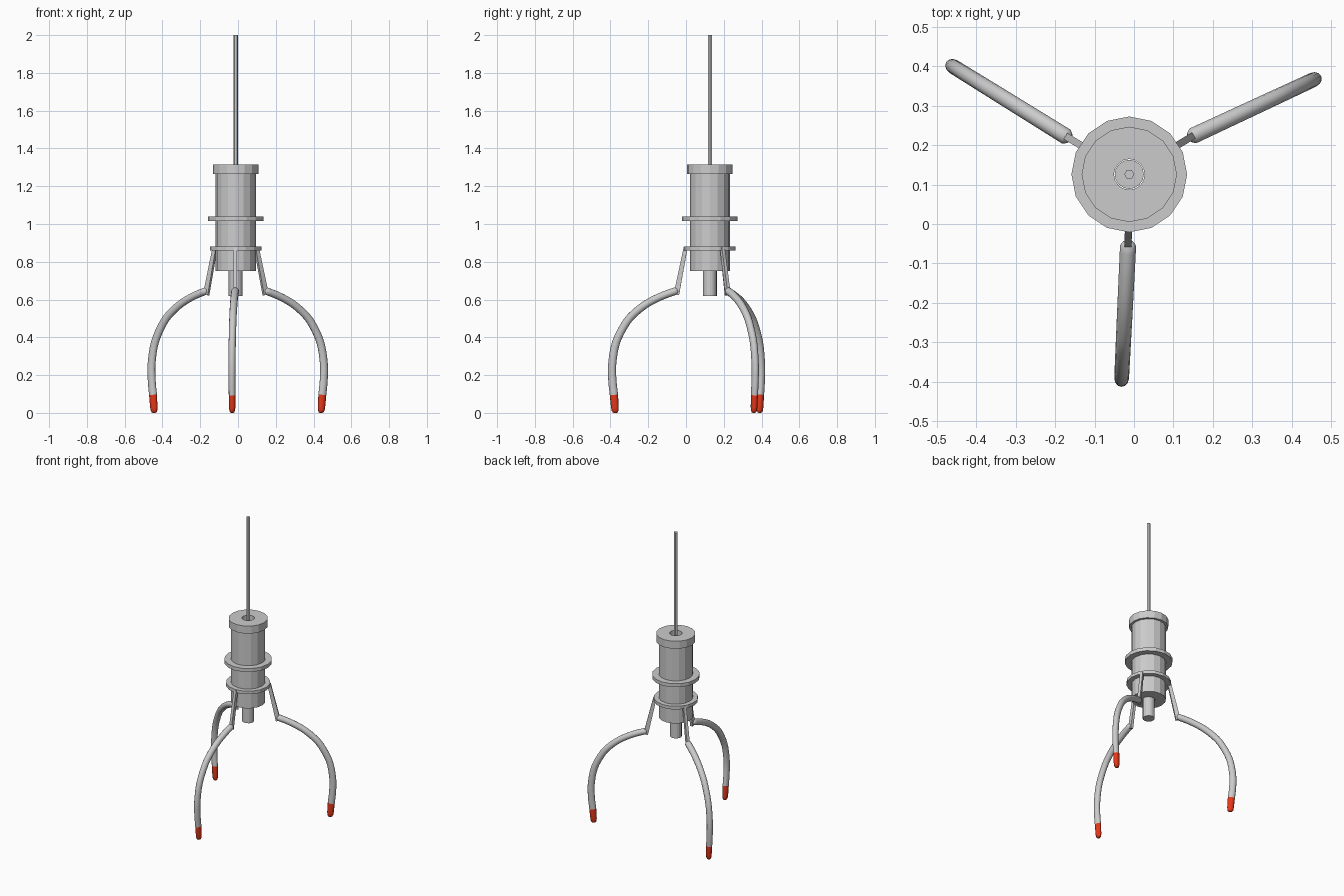
import bpy, bmesh, math
from mathutils import Vector

if "Cube" in bpy.data.objects:
    bpy.data.objects.remove(bpy.data.objects["Cube"])

CENTER = Vector((-0.012, 0.126, 0))


def finish(name, bm, smooth=False, mat=None):
    bmesh.ops.recalc_face_normals(bm, faces=bm.faces)
    mesh = bpy.data.meshes.new(name)
    bm.to_mesh(mesh)
    bm.free()
    ob = bpy.data.objects.new(name, mesh)
    bpy.context.collection.objects.link(ob)
    if mat:
        mesh.materials.append(mat)
    if smooth:
        bpy.ops.object.select_all(action='DESELECT')
        ob.select_set(True)
        bpy.context.view_layer.objects.active = ob
        bpy.ops.object.shade_smooth_by_angle(angle=math.radians(40))
    return ob


def loft(bm, rings, closed=False):
    """Bridge rings of points; cap both ends unless the rings form a closed loop."""
    vs = [[bm.verts.new(p) for p in r] for r in rings]
    n = len(vs[0])
    pairs = list(zip(vs, vs[1:])) + ([(vs[-1], vs[0])] if closed else [])
    for a, b in pairs:
        for i in range(n):
            j = (i + 1) % n
            bm.faces.new((a[i], a[j], b[j], b[i]))
    if not closed:
        bm.faces.new(vs[0])
        bm.faces.new(vs[-1])


def turned(name, profile, sides, closed=False):
    """Lathe (radius, z) points around the centre axis."""
    rings = [[CENTER + Vector((r * math.cos(a), r * math.sin(a), z))
              for a in (2 * math.pi * i / sides for i in range(sides))] for r, z in profile]
    bm = bmesh.new()
    loft(bm, rings, closed)
    return finish(name, bm)


def catmull(pts, steps=4):
    out = []
    p = [2 * pts[0] - pts[1]] + pts + [2 * pts[-1] - pts[-2]]
    for i in range(1, len(p) - 2):
        a, b, c, d = p[i - 1:i + 3]
        for k in range(steps):
            t = k / steps
            out.append(0.5 * (2 * b + (c - a) * t + (2 * a - 5 * b + 4 * c - d) * t * t
                              + (3 * b - a - 3 * c + d) * t ** 3))
    return out + [pts[-1]]


# Central housing, rings and shaft
turned("housing", [(0.106, 0.751), (0.106, 1.265), (0.039, 1.265), (0.039, 0.751)], 16, True)
turned("top_cap", [(0.121, 1.265), (0.121, 1.316), (0.039, 1.316), (0.039, 1.265)], 16, True)
turned("upper_flange", [(0.104, 1.016), (0.147, 1.016), (0.147, 1.04), (0.104, 1.04)], 16, True)
turned("lower_flange", [(0.104, 0.861), (0.137, 0.861), (0.137, 0.882), (0.104, 0.882)], 16, True)
turned("plunger", [(0.037, 0.618), (0.037, 1.25)], 16)
turned("lift_rod", [(0.0125, 1.24), (0.0125, 2.0)], 6)

red = bpy.data.materials.new("red_tip")
red.diffuse_color = (0.8, 0.04, 0.01, 1)
red.use_nodes = True
red.node_tree.nodes["Principled BSDF"].inputs["Base Color"].default_value = red.diffuse_color

# Finger centre line as (outward, z), and fingers as (name, inner x, inner y, heading)
ARC = [(0, 0.645), (0.07, 0.62), (0.145, 0.583), (0.21, 0.535), (0.262, 0.478),
       (0.315, 0.375), (0.336, 0.26), (0.335, 0.17), (0.327, 0.095)]
TIP = [(0.327, 0.095, 1), (0.322, 0.03, 0.93), (0.321, 0.012, 0.83), (0.32, 0.003, 0.6), (0.32, 0, 0.3)]
FINGERS = [("right", 0.15, 0.224, 25), ("left", -0.172, 0.222, 148.2), ("front", -0.015, -0.055, 267.2)]
SIDES = 12


def ring(start, out, side, p, tangent, a, b):
    """Elliptical section: a in the bending plane, b across it."""
    n = out * tangent.y - Vector((0, 0, 1)) * tangent.x
    c = start + out * p.x + Vector((0, 0, p.y))
    return [c + n * a * math.cos(t) + side * b * math.sin(t)
            for t in (2 * math.pi * i / SIDES for i in range(SIDES))]


for name, x, y, deg in FINGERS:
    h = math.radians(deg)
    out = Vector((math.cos(h), math.sin(h), 0))
    side = Vector((-out.y, out.x, 0))
    start = Vector((x, y, 0))

    # Curved finger with a rounded inner end
    pts = catmull([Vector(p) for p in ARC])
    rings = []
    first = (pts[1] - pts[0]).normalized()
    for back, s in ((0.012, 0.5), (0.007, 0.8)):
        rings.append(ring(start, out, side, pts[0] - first * back, first, 0.02 * s, 0.02 * s))
    for i, p in enumerate(pts):
        t = (pts[min(i + 1, len(pts) - 1)] - pts[max(i - 1, 0)]).normalized()
        f = i / (len(pts) - 1)
        rings.append(ring(start, out, side, p, t, 0.02 + 0.002 * f, 0.0205 - 0.0025 * f))
    bm = bmesh.new()
    loft(bm, rings)
    finish(name + "_finger", bm, True)

    # Red fingertip
    bm = bmesh.new()
    down = (pts[-1] - pts[-2]).normalized()
    loft(bm, [ring(start, out, side, Vector((u, z)), down if i == 0 else Vector((0, -1)),
                   0.022 * s, 0.018 * s) for i, (u, z, s) in enumerate(TIP)])
    finish(name + "_fingertip", bm, True, red)

    # Tapered link from the lower flange to the finger
    d = (start - CENTER).normalized()
    w = Vector((-d.y, d.x, 0))
    top = CENTER + d * 0.128 + Vector((0, 0, 0.875))
    low = start - d * 0.004 + Vector((0, 0, 0.626))
    bm = bmesh.new()
    loft(bm, [[c + d * i * a + w * j * 0.009 + Vector((0, 0, i * a * 0.25))
               for i, j in ((-1, -1), (1, -1), (1, 1), (-1, 1))]
              for c, a in ((top, 0.010), (low, 0.014))])
    finish(name + "_link", bm)
